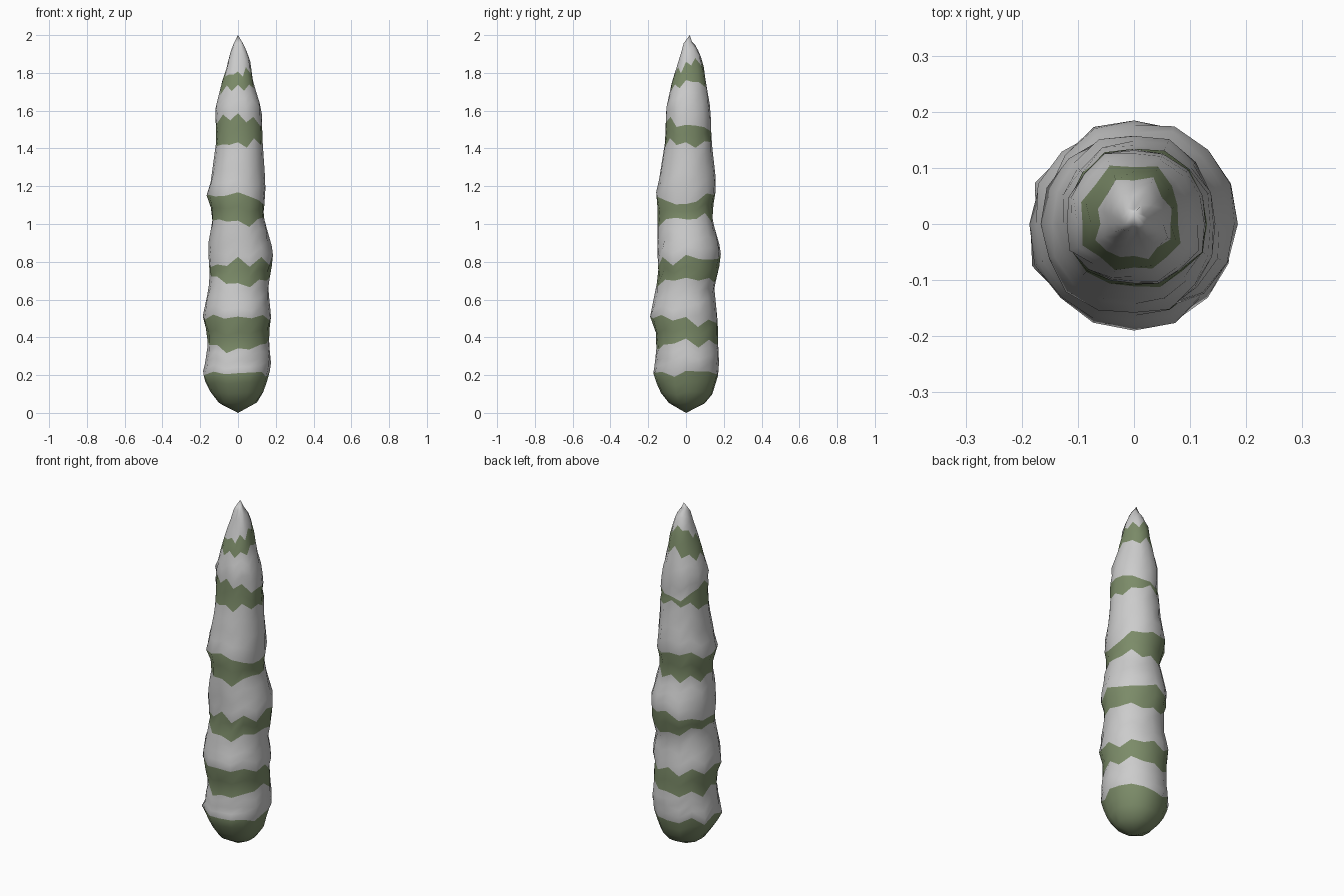
import bpy, bmesh, math, random

if "Cube" in bpy.data.objects:
    bpy.data.objects.remove(bpy.data.objects["Cube"])

random.seed(4)
SIDES = 16

# Knobbly outline: height, then radius towards right, back, left, front
OUTLINE = [
    (0.00, 0.00, 0.00, 0.00, 0.00),
    (0.04, 0.09, 0.09, 0.09, 0.08),
    (0.10, 0.13, 0.14, 0.14, 0.13),
    (0.20, 0.165, 0.17, 0.19, 0.175),
    (0.26, 0.175, 0.175, 0.175, 0.165),
    (0.36, 0.165, 0.17, 0.16, 0.155),
    (0.43, 0.165, 0.17, 0.165, 0.16),
    (0.51, 0.175, 0.165, 0.187, 0.19),
    (0.66, 0.16, 0.15, 0.155, 0.16),
    (0.73, 0.17, 0.165, 0.15, 0.145),
    (0.82, 0.187, 0.187, 0.155, 0.15),
    (0.88, 0.18, 0.18, 0.16, 0.15),
    (1.02, 0.14, 0.14, 0.135, 0.15),
    (1.07, 0.135, 0.135, 0.135, 0.145),
    (1.14, 0.145, 0.155, 0.17, 0.165),
    (1.22, 0.145, 0.16, 0.145, 0.145),
    (1.44, 0.13, 0.135, 0.115, 0.11),
    (1.61, 0.125, 0.13, 0.12, 0.105),
    (1.75, 0.08, 0.105, 0.085, 0.075),
    (1.86, 0.065, 0.09, 0.05, 0.04),
    (1.94, 0.035, 0.055, 0.028, 0.012),
]

# Stripe borders: height at right, back, left, front
BORDERS = [
    (0.22, 0.20, 0.20, 0.21), (0.37, 0.36, 0.36, 0.33),
    (0.48, 0.48, 0.50, 0.51), (0.72, 0.70, 0.73, 0.68),
    (0.81, 0.82, 0.78, 0.80), (1.03, 1.03, 1.02, 1.01),
    (1.11, 1.17, 1.15, 1.15), (1.43, 1.45, 1.42, 1.43),
    (1.53, 1.49, 1.54, 1.56), (1.75, 1.75, 1.70, 1.72),
    (1.83, 1.87, 1.80, 1.79),
]


def around(values, angle):
    """Blend four compass values smoothly by angle."""
    q = angle / (math.pi / 2)
    i = int(q + 1e-6)
    t = math.sin((q - i) * math.pi / 2) ** 2
    return values[i % 4] * (1 - t) + values[(i + 1) % 4] * t


def radius(z, angle):
    for a, b in zip(OUTLINE, OUTLINE[1:]):
        if z <= b[0]:
            t = (z - a[0]) / (b[0] - a[0])
            return around(a[1:], angle) * (1 - t) + around(b[1:], angle) * t
    return around(OUTLINE[-1][1:], angle) * (2 - z) / 0.06


angles = [2 * math.pi * i / SIDES for i in range(SIDES)]

# Ragged stripe borders
edges = [[around(b, a) + (-1) ** i * random.uniform(-0.006, 0.03)
          for i, a in enumerate(angles)] for b in BORDERS]

# Rings of heights: two or three extra rings inside each stripe
levels = []   # (heights, material index of the faces above the ring)
stops = [[0.0] * SIDES] + edges + [[2.0] * SIDES]
for n, (lo, hi) in enumerate(zip(stops, stops[1:])):
    steps = 2 if n in (2, 4, 6, 8, 10) else 4
    for s in range(steps):
        if n == 0 and s == 0:
            continue
        f = s / steps
        levels.append(([l + (h - l) * f for l, h in zip(lo, hi)], 1 - n % 2))

# Striped body
bm = bmesh.new()
rings = []
for heights, mat in levels:
    ring = []
    for i, (z, a) in enumerate(zip(heights, angles)):
        r = radius(z, a)
        if i % 4:
            r *= random.uniform(0.985, 1.055)
        ring.append(bm.verts.new((r * math.cos(a), r * math.sin(a), z)))
    rings.append(ring)
bottom = bm.verts.new((0, 0, 0))
tip = bm.verts.new((0, 0.02, 2))

for i in range(SIDES):
    j = (i + 1) % SIDES
    bm.faces.new((bottom, rings[0][j], rings[0][i])).material_index = 1
    for k in range(len(rings) - 1):
        lo, hi = rings[k], rings[k + 1]
        bm.faces.new((lo[i], lo[j], hi[j], hi[i])).material_index = levels[k][1]
    bm.faces.new((rings[-1][i], rings[-1][j], tip)).material_index = levels[-1][1]
for f in bm.faces:
    f.smooth = True

mesh = bpy.data.meshes.new("striped_spindle")
bm.to_mesh(mesh)
bm.free()
plain = bpy.data.materials.new("pale_grey")
plain.diffuse_color = (0.8, 0.8, 0.8, 1)
plain.use_nodes = True
plain.node_tree.nodes["Principled BSDF"].inputs["Base Color"].default_value = plain.diffuse_color
green = bpy.data.materials.new("moss_green")
green.diffuse_color = (0.2, 0.26, 0.14, 1)
green.use_nodes = True
green.node_tree.nodes["Principled BSDF"].inputs["Base Color"].default_value = green.diffuse_color
mesh.materials.append(plain)
mesh.materials.append(green)
body = bpy.data.objects.new("striped_spindle", mesh)
bpy.context.collection.objects.link(body)
